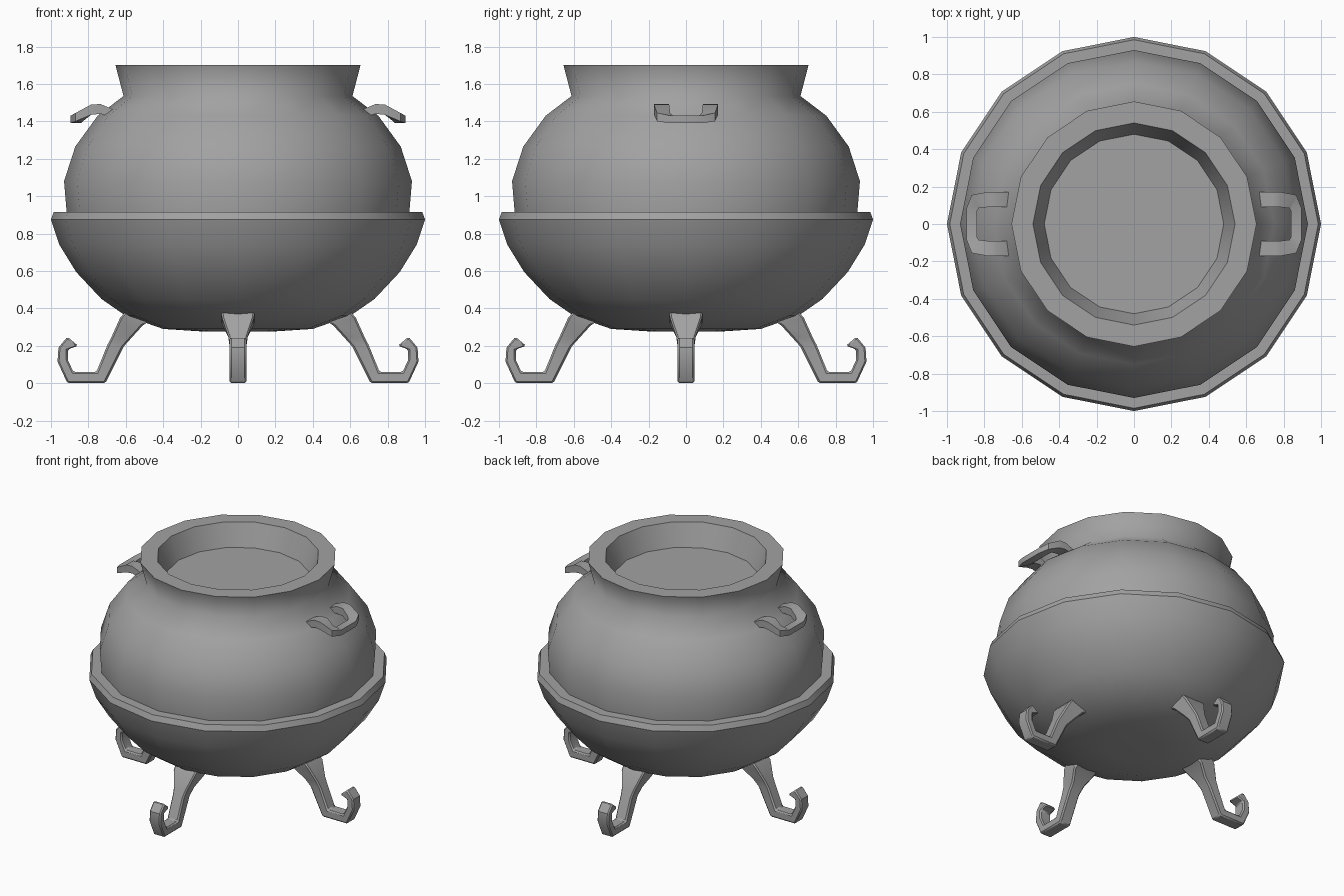
import bpy, bmesh, math
from mathutils import Vector, Matrix

cube = bpy.data.objects.get("Cube")
if cube:
    bpy.data.objects.remove(cube, do_unlink=True)

iron = bpy.data.materials.new("grey iron")
iron.use_nodes = True
GREY = (0.36, 0.36, 0.36, 1)
iron.diffuse_color = GREY
iron.node_tree.nodes["Principled BSDF"].inputs["Base Color"].default_value = GREY

SIDES = 16


def finish(name, bm, angle, bevel=0):
    """Turn a bmesh into a shaded object."""
    bmesh.ops.recalc_face_normals(bm, faces=bm.faces)
    mesh = bpy.data.meshes.new(name)
    bm.to_mesh(mesh)
    bm.free()
    mesh.materials.append(iron)
    ob = bpy.data.objects.new(name, mesh)
    bpy.context.collection.objects.link(ob)
    if bevel:
        mod = ob.modifiers.new("edge_chamfer", "BEVEL")
        mod.width = bevel
        mod.segments = 1
        mod.limit_method = "ANGLE"
        mod.angle_limit = math.radians(50)
    bpy.ops.object.select_all(action="DESELECT")
    ob.select_set(True)
    bpy.context.view_layer.objects.active = ob
    bpy.ops.object.shade_smooth_by_angle(angle=math.radians(angle))
    return ob


def loft(bm, rings, closed_ends=True):
    """Skin a list of equally sized point rings."""
    loops = [[bm.verts.new(p) for p in ring] for ring in rings]
    n = len(loops[0])
    for a, b in zip(loops, loops[1:]):
        for i in range(n):
            j = (i + 1) % n
            bm.faces.new((a[i], a[j], b[j], b[i]))
    if closed_ends:
        bm.faces.new(loops[0])
        bm.faces.new(loops[-1])


def lathe(name, profile, angle):
    """Spin a (radius, height) profile into a faceted ring body."""
    bm = bmesh.new()
    turns = [math.tau * i / SIDES for i in range(SIDES)]
    loft(bm, [[(r * math.cos(t), r * math.sin(t), z) for t in turns]
              for r, z in profile])
    return finish(name, bm, angle)


# Lower bowl with its projecting rim
lathe("lower_bowl", [(0.9, 0.915), (0.985, 0.915), (1.0, 0.875), (0.955, 0.74),
                     (0.865, 0.594), (0.73, 0.45), (0.6, 0.36), (0.4, 0.29),
                     (0.2, 0.277)], 32)

# Upper body, flared neck, mouth and the flat contents inside
lathe("upper_body", [(0.915, 0.9), (0.93, 1.08), (0.87, 1.265), (0.75, 1.43),
                     (0.612, 1.535), (0.655, 1.7), (0.54, 1.7), (0.48, 1.54)], 67)

# Four curled feet: (outer edge, inner edge, half width) down the leg
LEG = [((0.60, 0.385), (0.47, 0.335), 0.09), ((0.63, 0.35), (0.51, 0.308), 0.085),
       ((0.675, 0.25), (0.567, 0.245), 0.052), ((0.698, 0.205), (0.612, 0.195), 0.045),
       ((0.757, 0.06), (0.709, 0), 0.045), ((0.88, 0.06), (0.912, 0), 0.045),
       ((0.91, 0.125), (0.965, 0.115), 0.045), ((0.91, 0.18), (0.96, 0.19), 0.045),
       ((0.855, 0.2), (0.912, 0.248), 0.045)]
for k, side in enumerate(("left", "back", "right", "front")):
    bm = bmesh.new()
    loft(bm, [[(o[0], -w, o[1]), (o[0], w, o[1]), (i[0], w, i[1]), (i[0], -w, i[1])]
              for o, i, w in LEG])
    bm.transform(Matrix.Rotation(k * math.pi / 2, 4, "Z"))
    finish(side + "_leg", bm, 30, bevel=0.009)

# Two U-shaped lifting handles: plan points (outer, inner) with top and bottom heights
ARM = [((0.67, 0.171), (0.67, 0.09), 1.465, 1.42), ((0.735, 0.171), (0.735, 0.09), 1.492, 1.44),
       ((0.785, 0.171), (0.785, 0.09), 1.49, 1.435), ((0.868, 0.155), (0.83, 0.085), 1.445, 1.4),
       ((0.895, 0.085), (0.84, 0.07), 1.43, 1.39)]
half = [[(o[0], o[1], t), (i[0], i[1], t), (i[0], i[1], b), (o[0], o[1], b)]
        for o, i, t, b in ARM]
mirrored = [[(x, -y, z) for x, y, z in ring] for ring in reversed(half)]
for k, side in enumerate(("left", "right")):
    bm = bmesh.new()
    loft(bm, half + mirrored)
    bm.transform(Matrix.Rotation(k * math.pi, 4, "Z"))
    finish(side + "_handle", bm, 35)
